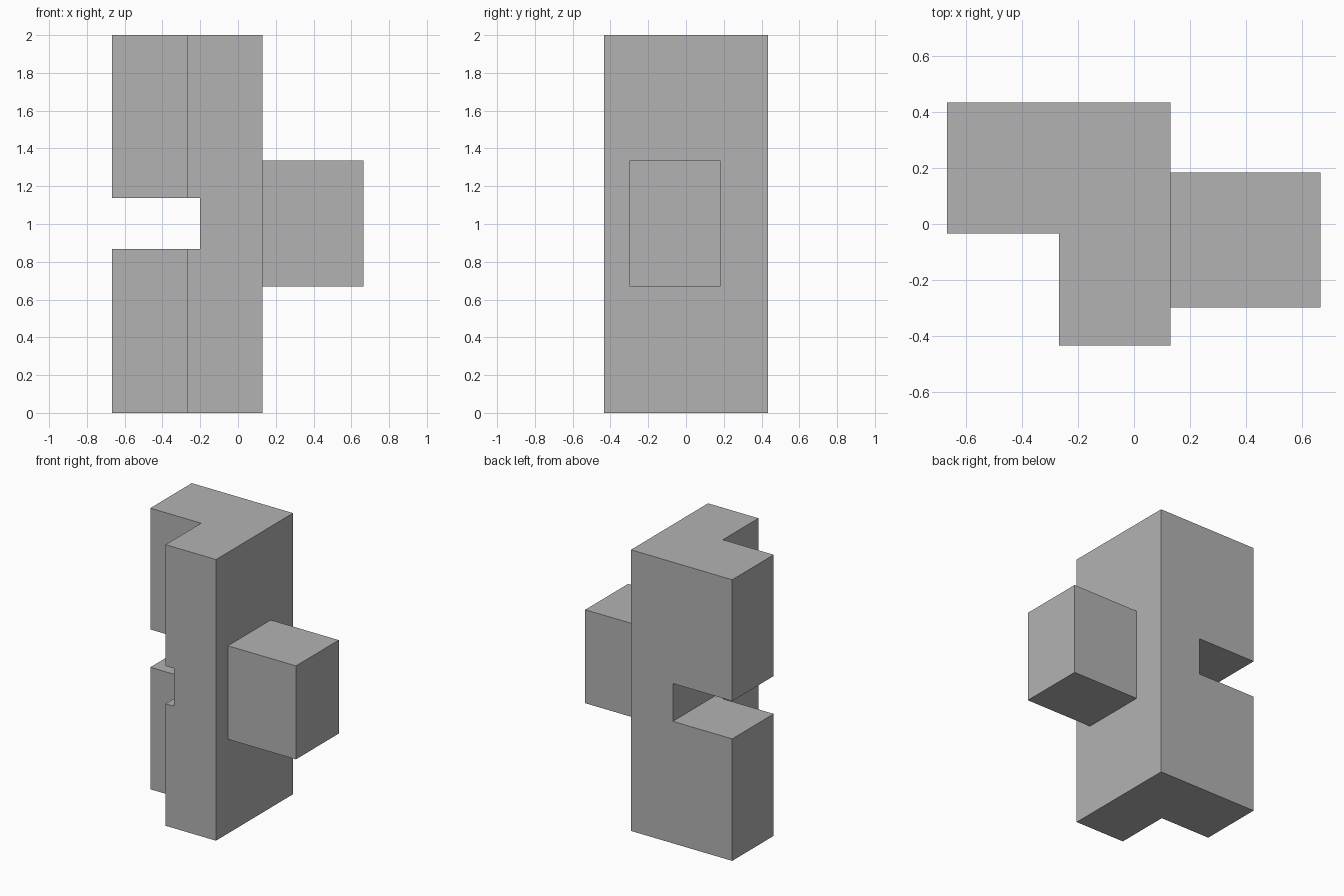
import bpy
import bmesh

default = bpy.data.objects.get("Cube")
if default:
    bpy.data.objects.remove(default, do_unlink=True)

GREY = (0.45, 0.45, 0.45, 1)
grey = bpy.data.materials.new("plain grey")
grey.use_nodes = True
grey.diffuse_color = GREY
grey.node_tree.nodes["Principled BSDF"].inputs["Base Color"].default_value = GREY


def prism(name, outline, bottom, top):
    """Extrude a counter-clockwise xy outline from bottom to top."""
    bm = bmesh.new()
    base = bm.faces.new([bm.verts.new((x, y, bottom)) for x, y in outline])
    lid = bmesh.ops.extrude_face_region(bm, geom=[base], use_keep_orig=True)["geom"]
    for v in lid:
        if isinstance(v, bmesh.types.BMVert):
            v.co.z = top
    bmesh.ops.recalc_face_normals(bm, faces=bm.faces)
    mesh = bpy.data.meshes.new(name)
    bm.to_mesh(mesh)
    bm.free()
    mesh.materials.append(grey)
    obj = bpy.data.objects.new(name, mesh)
    bpy.context.collection.objects.link(obj)
    return obj


def rectangle(x0, x1, y0, y1):
    return [(x0, y0), (x1, y0), (x1, y1), (x0, y1)]


# Tall column with an L-shaped section
left, step, right = -0.667, -0.267, 0.13
front, ledge, back = -0.433, -0.033, 0.433
column = prism("column", [(step, front), (right, front), (right, back),
                          (left, back), (left, ledge), (step, ledge)], 0, 2)

# Slot running front to back through the right side
slot = prism("slot_cutter", rectangle(-1, -0.2, -1, 1), 0.868, 1.137)
slot.hide_render = True
slot.hide_set(True)
slot.display_type = "WIRE"
cut = column.modifiers.new("slot", "BOOLEAN")
cut.operation = "DIFFERENCE"
cut.solver = "EXACT"
cut.object = slot

# Block projecting from the left side
prism("side_block", rectangle(right, 0.665, -0.298, 0.183), 0.67, 1.335)
